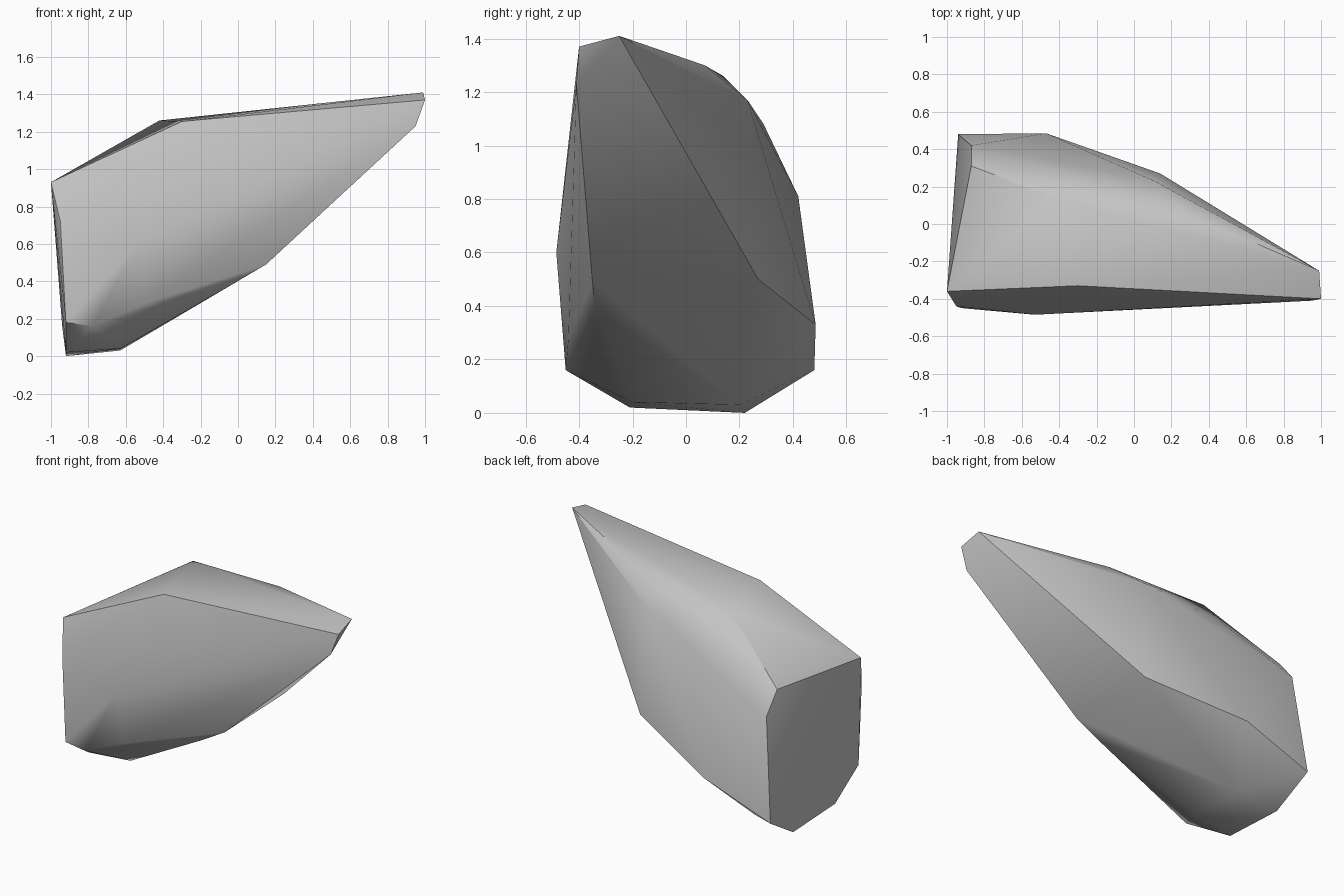
import bpy
import bmesh
import math

cube = bpy.data.objects.get("Cube")
if cube:
    bpy.data.objects.remove(cube, do_unlink=True)

# Corner points of the faceted boulder, grouped by region
tip = [(0.99, -0.25, 1.41), (1.0, -0.40, 1.37), (0.95, -0.41, 1.23)]
top_ridge = [(-0.30, -0.33, 1.255), (-0.42, 0.14, 1.26), (0.25, 0.07, 1.30),
             (0.11, 0.23, 1.17), (-0.42, 0.29, 1.08)]
blunt_end = [(-1.0, -0.36, 0.93), (-0.87, 0.31, 0.945), (-0.87, 0.42, 0.81),
             (-0.94, 0.48, 0.16), (-0.95, -0.44, 0.72), (-0.92, -0.45, 0.18)]
back = [(0.14, 0.27, 0.50), (-0.47, 0.485, 0.33)]
front = [(-0.53, -0.485, 0.60), (-0.78, -0.45, 0.16), (-0.50, -0.44, 0.28),
         (0.15, -0.35, 0.49), (-0.02, -0.34, 0.39)]
base = [(-0.92, 0.22, 0.0), (-0.92, -0.21, 0.02), (-0.63, -0.20, 0.04),
        (-0.63, 0.20, 0.03)]

# Wrap the points in a convex shell
bm = bmesh.new()
for p in tip + top_ridge + blunt_end + back + front + base:
    bm.verts.new(p)
hull = bmesh.ops.convex_hull(bm, input=bm.verts[:])
loose = [v for v in bm.verts if not v.link_faces]
bmesh.ops.delete(bm, geom=loose, context='VERTS')
bmesh.ops.recalc_face_normals(bm, faces=bm.faces[:])
mesh = bpy.data.meshes.new("boulder")
bm.to_mesh(mesh)
bm.free()

boulder = bpy.data.objects.new("boulder", mesh)
bpy.context.collection.objects.link(boulder)

# Plain grey stone
stone = bpy.data.materials.new("grey stone")
stone.use_nodes = True
grey = (0.55, 0.55, 0.55, 1.0)
stone.diffuse_color = grey
stone.node_tree.nodes["Principled BSDF"].inputs["Base Color"].default_value = grey
mesh.materials.append(stone)

# Soft shading with crisp main edges
bpy.ops.object.select_all(action='DESELECT')
boulder.select_set(True)
bpy.context.view_layer.objects.active = boulder
bpy.ops.object.shade_smooth_by_angle(angle=math.radians(35))
